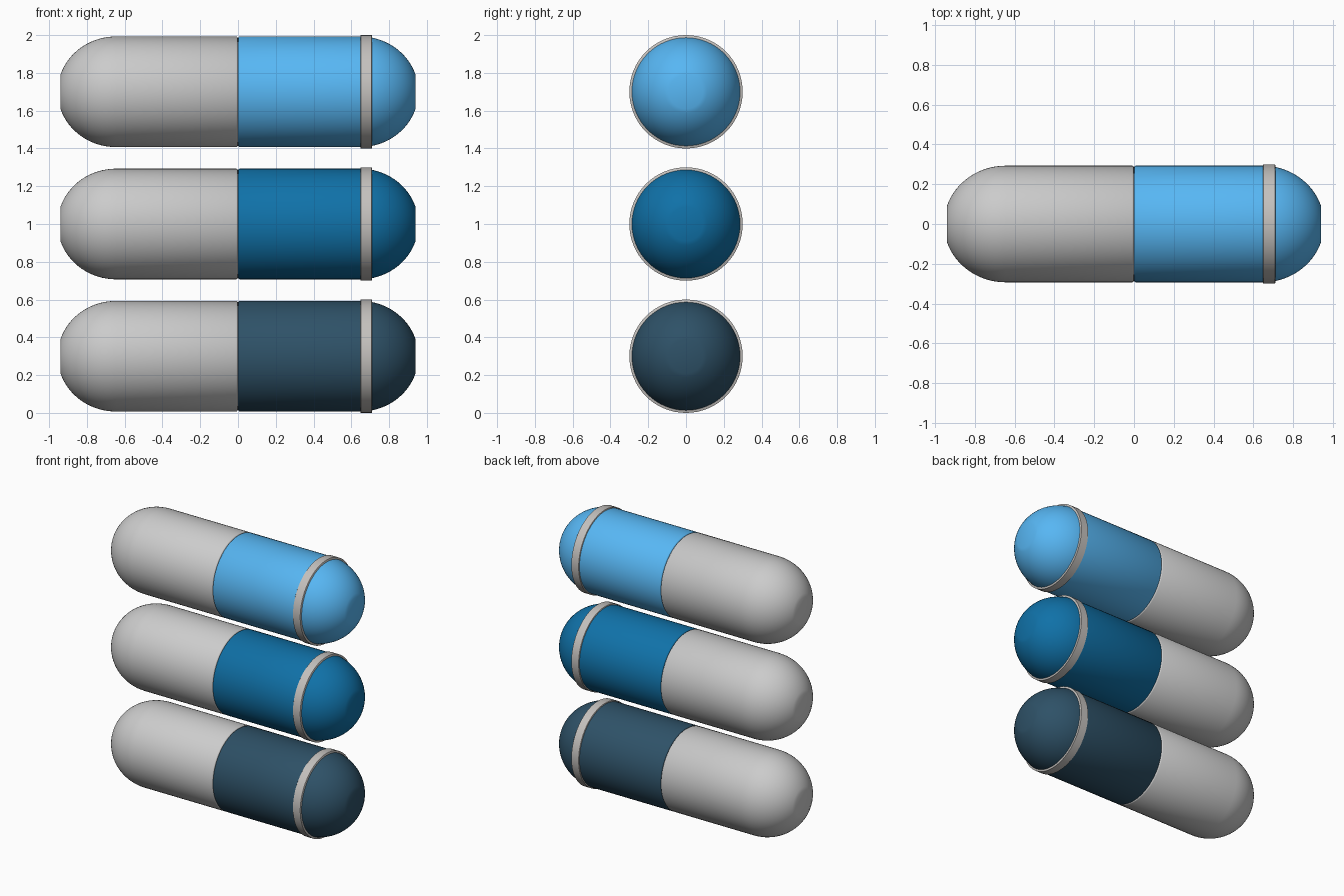
import bpy, bmesh, math

if "Cube" in bpy.data.objects:
    bpy.data.objects.remove(bpy.data.objects["Cube"])

R = 0.293      # capsule radius
END = 0.94     # half length
SEG = 64


def lathe(name, profile, z, color=None):
    """Revolve (x, radius) points around the x axis."""
    bm = bmesh.new()
    rings = []
    for x, r in profile:
        rings.append([bm.verts.new((x, r * math.cos(2 * math.pi * i / SEG),
                                    r * math.sin(2 * math.pi * i / SEG))) for i in range(SEG)])
    for a, b in zip(rings, rings[1:]):
        for i in range(SEG):
            j = (i + 1) % SEG
            bm.faces.new((a[i], a[j], b[j], b[i]))
    bm.faces.new(rings[0])
    bm.faces.new(rings[-1])
    bmesh.ops.recalc_face_normals(bm, faces=bm.faces)
    mesh = bpy.data.meshes.new(name)
    bm.to_mesh(mesh)
    bm.free()
    ob = bpy.data.objects.new(name, mesh)
    ob.location.z = z
    bpy.context.collection.objects.link(ob)
    if color:
        mat = bpy.data.materials.new(name)
        mat.diffuse_color = (*color, 1)
        mat.use_nodes = True
        mat.node_tree.nodes["Principled BSDF"].inputs["Base Color"].default_value = mat.diffuse_color
        mesh.materials.append(mat)
    bpy.ops.object.select_all(action='DESELECT')
    ob.select_set(True)
    bpy.context.view_layer.objects.active = ob
    bpy.ops.object.shade_smooth_by_angle(angle=math.radians(40))
    return ob


def half_profile(side):
    """Softened seam edge, straight wall, domed end with a small blunt tip."""
    pts = [(0.001, R - 0.008), (0.003, R - 0.003), (0.008, R)]
    n, start, tip = 16, 0.645, math.radians(72)
    for i in range(n + 1):
        a = tip * i / n
        pts.append((start + (END - start) * math.sin(a) / math.sin(tip), R * math.cos(a)))
    return [(side * x, r) for x, r in pts]


# Three stacked capsules, each a grey half, a coloured half and a band
colors = [("dark", 0.30, (0.027, 0.082, 0.135)),
          ("medium", 1.0, (0.005, 0.165, 0.39)),
          ("light", 1.7, (0.095, 0.47, 0.90))]
for label, z, color in colors:
    lathe(label + "_grey_half", half_profile(-1), z)
    lathe(label + "_coloured_half", half_profile(1), z, color)
    lathe(label + "_band", [(0.648, 0.297), (0.650, 0.30), (0.708, 0.30), (0.710, 0.297)],
          z, (0.55, 0.53, 0.51))
